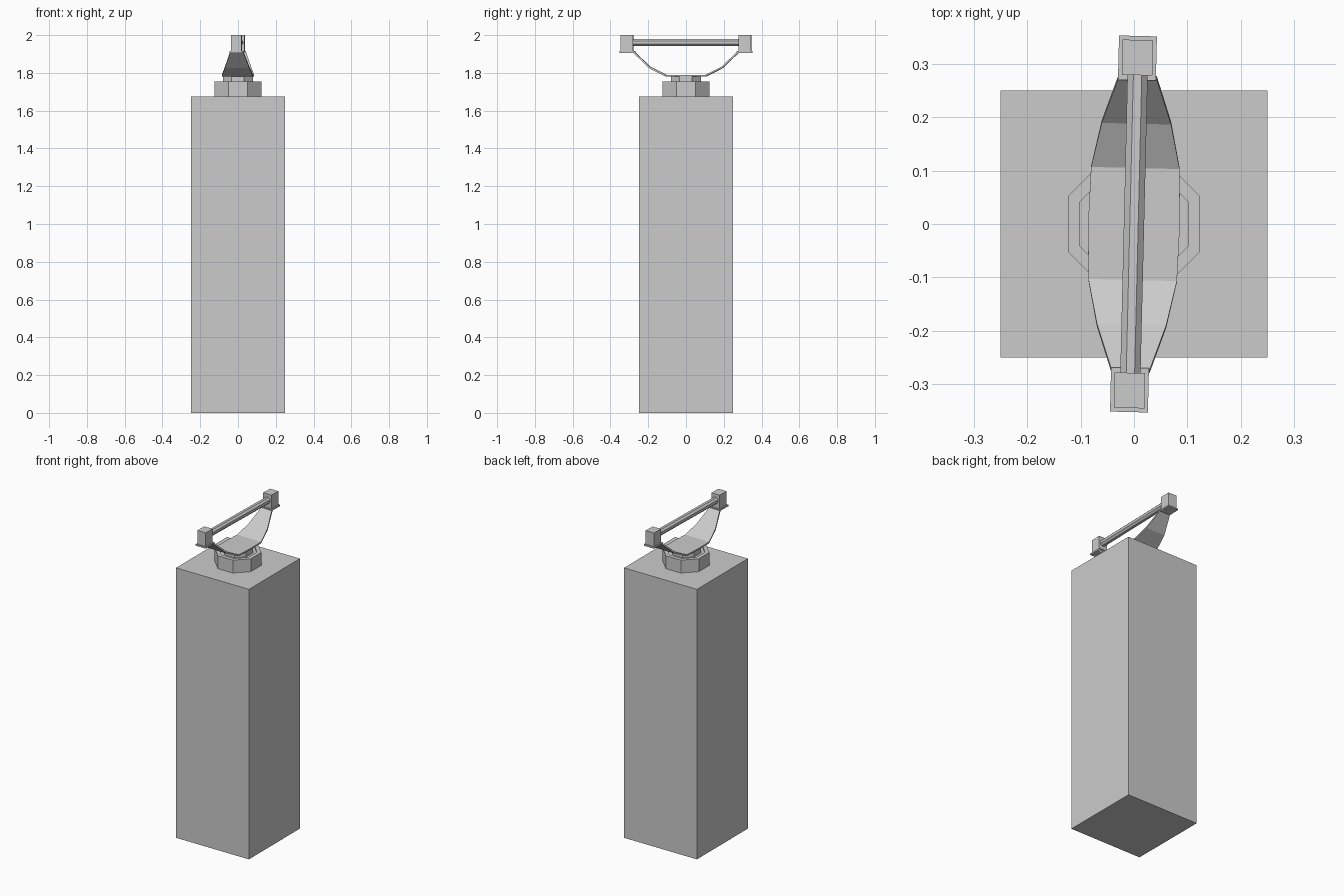
import bpy, bmesh, math
from mathutils import Matrix, Vector

if "Cube" in bpy.data.objects:
    bpy.data.objects.remove(bpy.data.objects["Cube"])

YAW = Matrix.Rotation(-0.024, 4, 'Z')  # the swivel head is turned slightly


def finish(name, bm, matrix=Matrix.Identity(4)):
    bmesh.ops.transform(bm, matrix=matrix, verts=bm.verts)
    bmesh.ops.recalc_face_normals(bm, faces=bm.faces)
    mesh = bpy.data.meshes.new(name)
    bm.to_mesh(mesh)
    bm.free()
    ob = bpy.data.objects.new(name, mesh)
    bpy.context.collection.objects.link(ob)
    return ob


def box(name, size, centre, matrix=Matrix.Identity(4)):
    bm = bmesh.new()
    bmesh.ops.create_cube(bm, size=1)
    bmesh.ops.scale(bm, vec=size, verts=bm.verts)
    bmesh.ops.translate(bm, vec=centre, verts=bm.verts)
    return finish(name, bm, matrix)


def octagon(name, apothem, depth, place, inset=0):
    bm = bmesh.new()
    r = apothem / math.cos(math.pi / 8)
    bmesh.ops.create_cone(bm, cap_ends=True, segments=8, radius1=r, radius2=r, depth=depth,
                          matrix=Matrix.Rotation(math.pi / 8, 4, 'Z'))
    if inset:
        bm.faces.ensure_lookup_table()
        top = max(bm.faces, key=lambda f: f.calc_center_median().z)
        bmesh.ops.inset_region(bm, faces=[top], thickness=inset)
        res = bmesh.ops.extrude_discrete_faces(bm, faces=[top])
        bmesh.ops.translate(bm, vec=(0, 0, -0.008), verts=res['faces'][0].verts)
    return finish(name, bm, place)


# Pillar
box("pillar", (0.5, 0.5, 1.675), (0, 0, 0.8375))

# Swivel base with a shallow recess, and its neck
octagon("swivel_base", 0.124, 0.08, Matrix.Translation((0, 0, 1.715)), inset=0.025)
octagon("swivel_neck", 0.079, 0.042, YAW @ Matrix.Translation((0, 0, 1.765)))

# Curved, tapering cradle: y, z, half width
half = [(0.105, 1.790, 0.083), (0.188, 1.832, 0.065), (0.272, 1.912, 0.036)]
rows = [(-y, z, w) for y, z, w in reversed(half)] + [(0, 1.790, 0.086)] + half
bm = bmesh.new()
rings = []
for i, (y, z, w) in enumerate(rows):
    a, b = rows[max(i - 1, 0)], rows[min(i + 1, len(rows) - 1)]
    t = Vector((b[0] - a[0], b[1] - a[1])).normalized()
    dy, dz = t.y * 0.009, -t.x * 0.009
    rings.append([bm.verts.new(p) for p in
                  ((-w, y, z), (w, y, z), (w, y + dy, z + dz), (-w, y + dy, z + dz))])
for r0, r1 in zip(rings, rings[1:]):
    for k in range(4):
        n = (k + 1) % 4
        bm.faces.new((r0[k], r0[n], r1[n], r1[k]))
bm.faces.new(rings[0])
bm.faces.new(rings[-1])
finish("cradle", bm, YAW)

# End plates and clamp blocks
for side, s in (("front", -1), ("back", 1)):
    box(side + "_plate", (0.071, 0.083, 0.009), (-0.001, s * 0.311, 1.911), YAW)
    box(side + "_block", (0.057, 0.066, 0.087), (-0.001, s * 0.312, 1.9565), YAW)

# Crossbar between the blocks
octagon("crossbar", 0.019, 0.58,
        YAW @ Matrix.Translation((0, 0, 1.961)) @ Matrix.Rotation(math.pi / 2, 4, 'X'))
